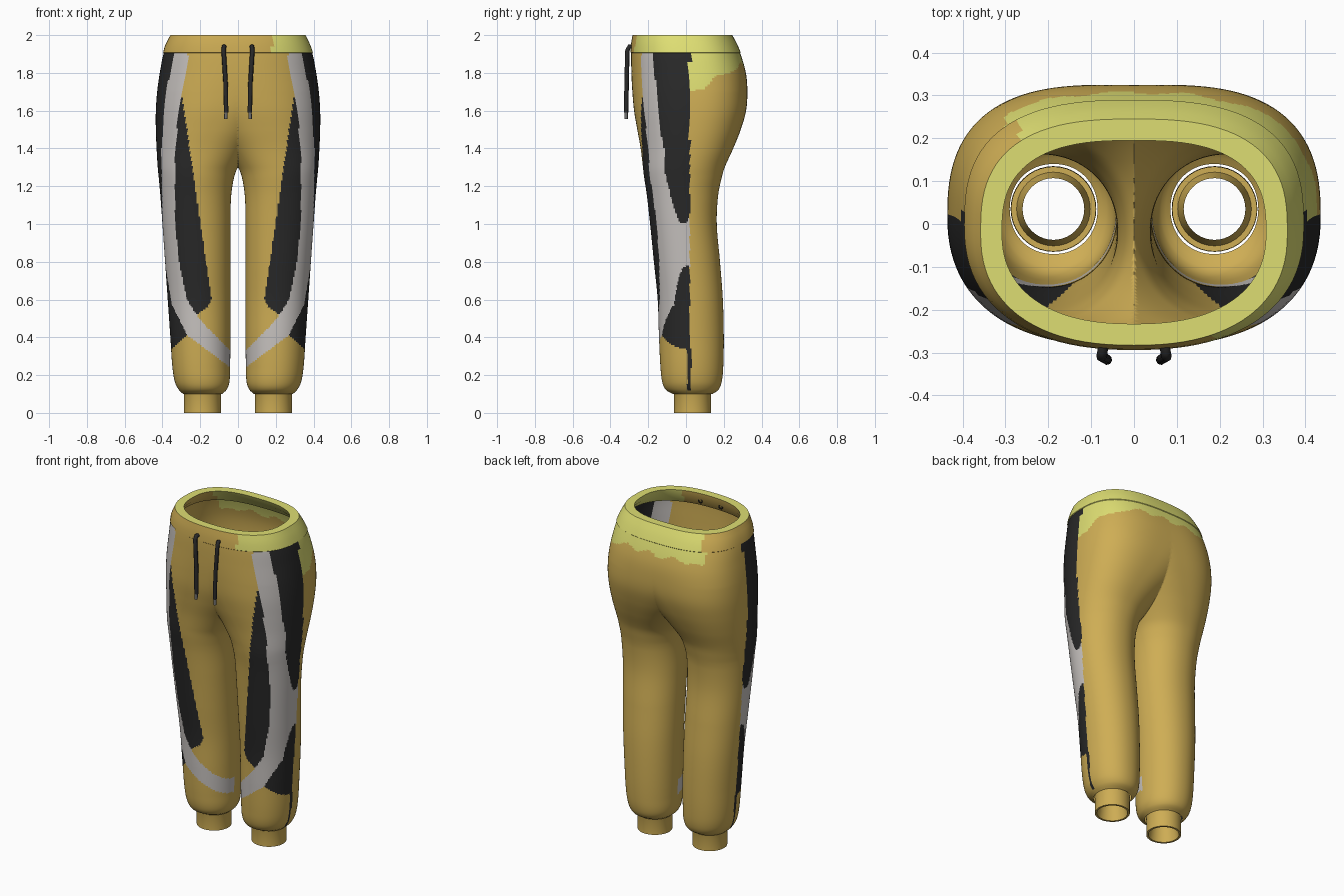
import bpy
import bmesh
from math import sin, cos, pi, radians

cube = bpy.data.objects.get("Cube")
if cube:
    bpy.data.objects.remove(cube)


def make_material(name, rgb):
    mat = bpy.data.materials.new(name)
    mat.use_nodes = True
    mat.diffuse_color = (*rgb, 1)
    mat.node_tree.nodes["Principled BSDF"].inputs["Base Color"].default_value = (*rgb, 1)
    return mat


OCHRE, YELLOW, BLACK, GREY = range(4)
palette = [
    make_material("ochre fabric", (0.62, 0.42, 0.09)),
    make_material("pale yellow fabric", (0.73, 0.73, 0.17)),
    make_material("black fabric", (0.022, 0.022, 0.022)),
    make_material("light grey stripe", (0.58, 0.55, 0.53)),
]
metal = make_material("cord tip metal", (0.16, 0.16, 0.16))

# Half-body profile by height: z, inner x, outer x, front y, back y
PROFILE = [
    (.10, .085, .290, -.070, .140),
    (.12, .062, .312, -.105, .170),
    (.16, .046, .333, -.125, .188),
    (.24, .042, .347, -.135, .197),
    (.40, .040, .358, -.143, .200),
    (.60, .040, .372, -.150, .195),
    (.80, .040, .386, -.170, .180),
    (1.0, .040, .400, -.190, .163),
    (1.15, .036, .411, -.207, .170),
    (1.25, .02, .42, -.222, .19),
    (1.3, 0, .425, -.228, .205),
    (1.4, -.07, .431, -.24, .25),
    (1.5, -.16, .435, -.258, .29),
    (1.6, -.25, .435, -.275, .318),
    (1.7, -.33, .428, -.284, .325),
    (1.8, -.38, .414, -.289, .317),
    (1.91, -.392, .392, -.29, .285),
    (2.0, -.358, .358, -.283, .245),
]


def slope(i, k):
    a, b = PROFILE[max(i - 1, 0)], PROFILE[min(i + 1, len(PROFILE) - 1)]
    return (b[k] - a[k]) / (b[0] - a[0])


def profile_at(z):
    """Smooth Hermite interpolation of the profile rows."""
    i = 0
    while i < len(PROFILE) - 2 and PROFILE[i + 1][0] < z:
        i += 1
    a, b = PROFILE[i], PROFILE[i + 1]
    h = b[0] - a[0]
    t = (z - a[0]) / h
    ease = t * t * (3 - 2 * t)
    return [a[k] + (b[k] - a[k]) * ease
            + h * t * (1 - t) * ((1 - t) * slope(i, k) - t * slope(i + 1, k))
            for k in range(1, 5)]


def clamp(v):
    return max(0.0, min(1.0, v))


def power(v, p):
    return (1 if v >= 0 else -1) * abs(v) ** p


def section(z, count, inset=0.0):
    """Superellipse ring, boxier at the seat than at the legs."""
    x0, x1, y0, y1 = profile_at(z)
    cx, cy = (x0 + x1) / 2, (y0 + y1) / 2
    rx, ry = (x1 - x0) / 2 - inset, (y1 - y0) / 2 - inset
    hip = clamp((z - 1.2) / 0.5)
    ring = []
    for j in range(count):
        a = 2 * pi * j / count
        p = 2 / (2.1 + hip * (0.6 if sin(a) > 0 else 0.25))
        ring.append((cx + rx * power(cos(a), p), cy + ry * power(sin(a), p), z))
    return ring


def circle(cx, cy, r, z, count):
    return [(cx + r * cos(2 * pi * j / count), cy + r * sin(2 * pi * j / count), z)
            for j in range(count)]


def loft(rings):
    bm = bmesh.new()
    rows = [[bm.verts.new(p) for p in ring] for ring in rings]
    for low, high in zip(rows, rows[1:]):
        for j in range(len(low)):
            k = (j + 1) % len(low)
            bm.faces.new((low[j], low[k], high[k], high[j]))
    return bm


def finish(bm, name, rule=None, sharp=False):
    bm.normal_update()
    for f in bm.faces:
        f.smooth = True
        if rule:
            f.material_index = rule(f.calc_center_median(), f.normal)
    mesh = bpy.data.meshes.new(name)
    bm.to_mesh(mesh)
    bm.free()
    for mat in palette:
        mesh.materials.append(mat)
    obj = bpy.data.objects.new(name, mesh)
    bpy.context.collection.objects.link(obj)
    if sharp:
        bpy.ops.object.select_all(action='DESELECT')
        obj.select_set(True)
        bpy.context.view_layer.objects.active = obj
        bpy.ops.object.shade_smooth_by_angle(angle=radians(40))
    return obj


# Colour panels, outlined on the front as (distance from centre, height)
STRIPE = [(.26, 1.92), (.303, 1.68), (.334, 1.4), (.332, 1), (.312, .8), (.27, .6),
          (.2, .49), (0, .29), (0, .21), (.27, .413), (.35, .572), (.388, .8),
          (.4, 1), (.405, 1.4), (.38, 1.7), (.335, 1.92)]
THIGH = [(.3, 1.7), (.14, .6), (.16, .56), (.22, .52), (.3, .6), (.36, 1), (.36, 1.4)]
SIDE = STRIPE[9:] + [(.5, 1.92), (.5, .31), (.36, .33)]


def inside(poly, x, z):
    hit = False
    for (xa, za), (xb, zb) in zip(poly, poly[1:] + poly[:1]):
        if (za > z) != (zb > z) and x < xa + (xb - xa) * (z - za) / (zb - za):
            hit = not hit
    return hit


def body_colour(c, n):
    ax = abs(c.x)
    if c.y < 0.02:
        if inside(STRIPE, ax, c.z):
            return GREY
        if inside(THIGH, ax, c.z) or inside(SIDE, ax, c.z):
            return BLACK
    if abs(c.y - 0.017) < 0.01 and ax > 0.2 and 0.12 < c.z < 0.34:
        return BLACK
    edge = 1.68 + 0.16 * clamp(c.y / 0.3) + 0.012 * sin(38 * c.x) + 0.01 * sin(50 * c.y)
    if c.x < 0:
        edge = max(edge, 1.83 + 0.012 * sin(45 * c.x))
    if c.y >= 0.02 and c.x > -0.3 and c.z > edge:
        return YELLOW
    return OCHRE


def band_colour(c, n):
    if n.z > 0.8 or c.x > 0.18 or (c.y > 0.05 and c.x > -0.27):
        return YELLOW
    return OCHRE


# Trouser body: one leg tube widening into the hip, cut at the centre and mirrored
LEVELS, AROUND = 210, 150
bottom, top = 0.10, 1.91
body = loft([section(bottom + (top - bottom) * i / LEVELS, AROUND) for i in range(LEVELS + 1)])
bmesh.ops.bisect_plane(body, geom=body.verts[:] + body.edges[:] + body.faces[:],
                       dist=1e-5, plane_co=(0, 0, 0), plane_no=(-1, 0, 0), clear_outer=True)
copy = bmesh.ops.duplicate(body, geom=body.verts[:] + body.edges[:] + body.faces[:])["geom"]
for v in (g for g in copy if isinstance(g, bmesh.types.BMVert)):
    v.co.x = -v.co.x
bmesh.ops.reverse_faces(body, faces=[g for g in copy if isinstance(g, bmesh.types.BMFace)])
bmesh.ops.remove_doubles(body, verts=[v for v in body.verts if abs(v.co.x) < 1e-4], dist=1e-4)
finish(body, "trouser_body", body_colour)

# Waistband: outer wall, flat rim and turned-in lining
band = [(1.905, 0), (1.908, -.004), (1.94, -.004), (1.97, -.003), (2, 0),
        (2, .05), (1.96, .048), (1.91, .02)]
finish(loft([section(z, 96, inset) for z, inset in band]), "waistband", band_colour, sharp=True)

for side, label in ((1, "left"), (-1, "right")):
    # Ankle cuff
    cuff = [(.072, .1), (.086, 0), (.098, 0), (.098, .1), (.1, .106)]
    finish(loft([circle(side * 0.188, 0.035, r, z, 40) for r, z in cuff]),
           label + "_ankle_cuff", sharp=True)

    # Drawstring and its metal tip
    cord = [(.07, -.275, 1.935), (.074, -.3, 1.94), (.076, -.31, 1.92), (.072, -.312, 1.85),
            (.066, -.314, 1.75), (.064, -.316, 1.66), (.063, -.317, 1.59)]
    tip = [(.063, -.317, 1.6), (.065, -.317, 1.555)]
    for name, path, radius, mat in (("_drawstring", cord, .012, palette[BLACK]),
                                    ("_drawstring_tip", tip, .009, metal)):
        curve = bpy.data.curves.new(label + name, 'CURVE')
        curve.dimensions = '3D'
        curve.bevel_depth = radius
        curve.bevel_resolution = 2
        curve.use_fill_caps = True
        spline = curve.splines.new('POLY')
        spline.points.add(len(path) - 1)
        for point, (x, y, z) in zip(spline.points, path):
            point.co = (side * x, y, z, 1)
        curve.materials.append(mat)
        bpy.context.collection.objects.link(bpy.data.objects.new(label + name, curve))

    # Eyelet on the waistband lining
    bpy.ops.mesh.primitive_torus_add(major_radius=.012, minor_radius=.004, major_segments=16,
                                     minor_segments=6, location=(side * .07, -.24, 1.95),
                                     rotation=(pi / 2, 0, 0))
    eyelet = bpy.context.object
    eyelet.name = label + "_eyelet"
    eyelet.data.materials.append(palette[BLACK])
